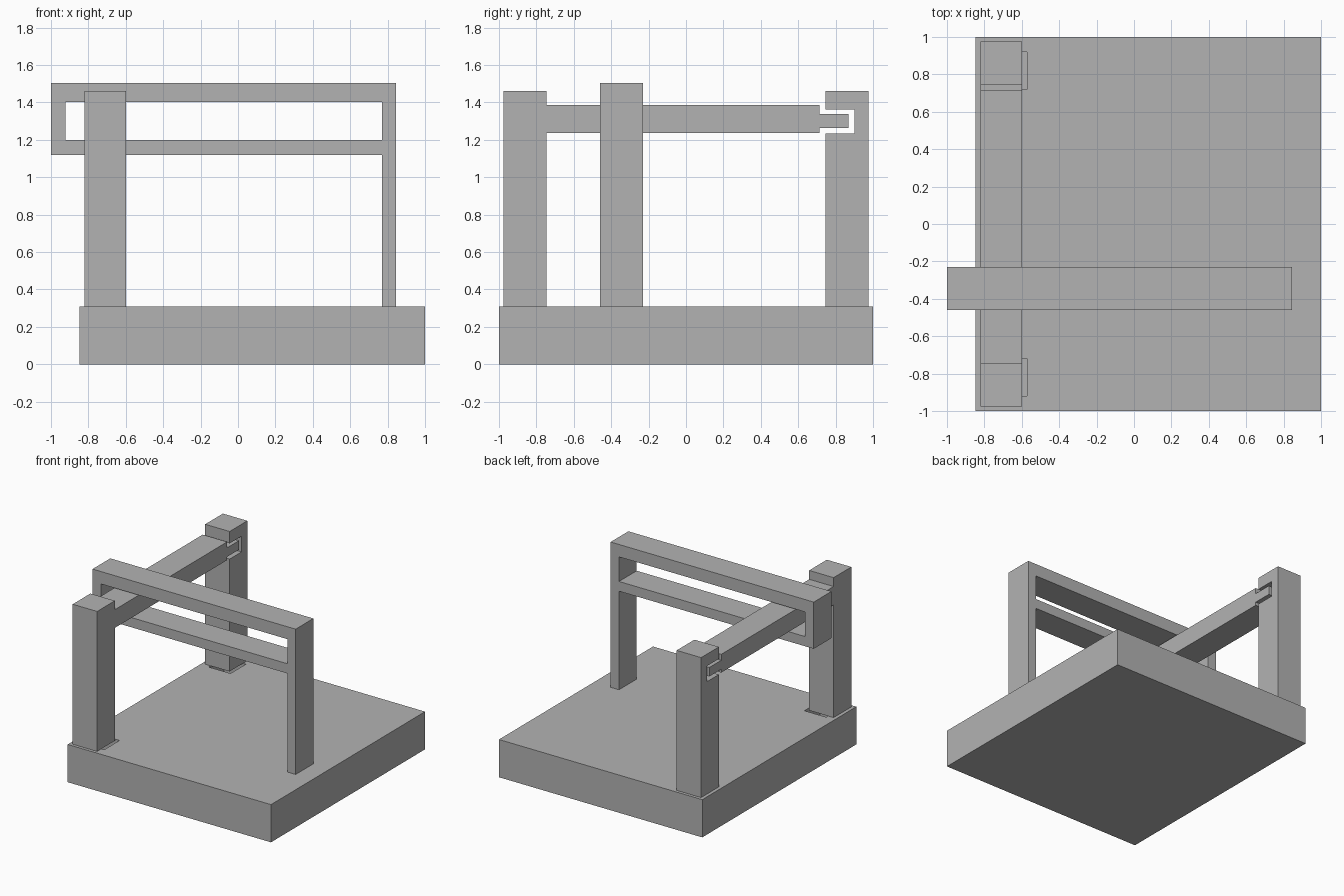
import bpy
import bmesh
from mathutils import Vector

cube = bpy.data.objects.get("Cube")
if cube:
    bpy.data.objects.remove(cube, do_unlink=True)

grey = bpy.data.materials.new("plain grey")
grey.use_nodes = True
colour = (0.45, 0.45, 0.45, 1)
grey.diffuse_color = colour
grey.node_tree.nodes["Principled BSDF"].inputs["Base Color"].default_value = colour


def prism(name, profile, axis, low, high):
    """Extrude a (horizontal, z) profile along the x or y axis."""
    bm = bmesh.new()
    place = (lambda u, z: (low, u, z)) if axis == "x" else (lambda u, z: (u, low, z))
    face = bm.faces.new([bm.verts.new(place(u, z)) for u, z in profile])
    swept = bmesh.ops.extrude_face_region(bm, geom=[face])["geom"]
    step = Vector((high - low, 0, 0) if axis == "x" else (0, high - low, 0))
    bmesh.ops.translate(bm, vec=step, verts=[v for v in swept if isinstance(v, bmesh.types.BMVert)])
    bmesh.ops.recalc_face_normals(bm, faces=bm.faces)
    mesh = bpy.data.meshes.new(name)
    bm.to_mesh(mesh)
    bm.free()
    mesh.materials.append(grey)
    obj = bpy.data.objects.new(name, mesh)
    bpy.context.collection.objects.link(obj)
    return obj


def box(name, x, y, z):
    return prism(name, [(x[0], z[0]), (x[1], z[0]), (x[1], z[1]), (x[0], z[1])], "y", *y)


def cut(obj, cutter):
    """Subtract the cutter and discard it."""
    cutter.hide_render = True
    mod = obj.modifiers.new("cut", "BOOLEAN")
    mod.operation = "DIFFERENCE"
    mod.solver = "EXACT"
    mod.object = cutter
    bpy.context.view_layer.objects.active = obj
    bpy.ops.object.modifier_apply(modifier=mod.name)
    bpy.data.objects.remove(cutter, do_unlink=True)


deck = 0.31
post_x = (-0.82, -0.598)
post_top = 1.46

# Base slab with a square socket beside each post foot
base = box("base", (-0.848, 1), (-1, 1), (0, deck))
for side in (-1, 1):
    y = sorted((side * 0.72, side * 0.92))
    cut(base, box("socket_cutter", (-0.77, -0.572), y, (0.12, deck + 0.1)))

# Plain front post
box("front_post", post_x, (-0.975, -0.745), (deck, post_top))

# Back post with an open slot facing the beam
prism("back_post", [
    (0.745, deck), (0.975, deck), (0.975, post_top), (0.745, post_top),
    (0.745, 1.362), (0.9, 1.362), (0.9, 1.233), (0.745, 1.233),
], "x", *post_x)

# Cross beam ending in a tongue
prism("cross_beam", [
    (-0.745, 1.237), (0.713, 1.237), (0.713, 1.264), (0.868, 1.264),
    (0.868, 1.338), (0.713, 1.338), (0.713, 1.387), (-0.745, 1.387),
], "x", *post_x)

# Guide frame on one leg, with a window around the beam
frame_y = (-0.46, -0.23)
frame = prism("guide_frame", [
    (-1, 1.12), (0.77, 1.12), (0.77, deck), (0.846, deck), (0.846, 1.504), (-1, 1.504),
], "y", *frame_y)
cut(frame, box("window_cutter", (-0.922, 0.77), (-0.6, -0.1), (1.2, 1.402)))
